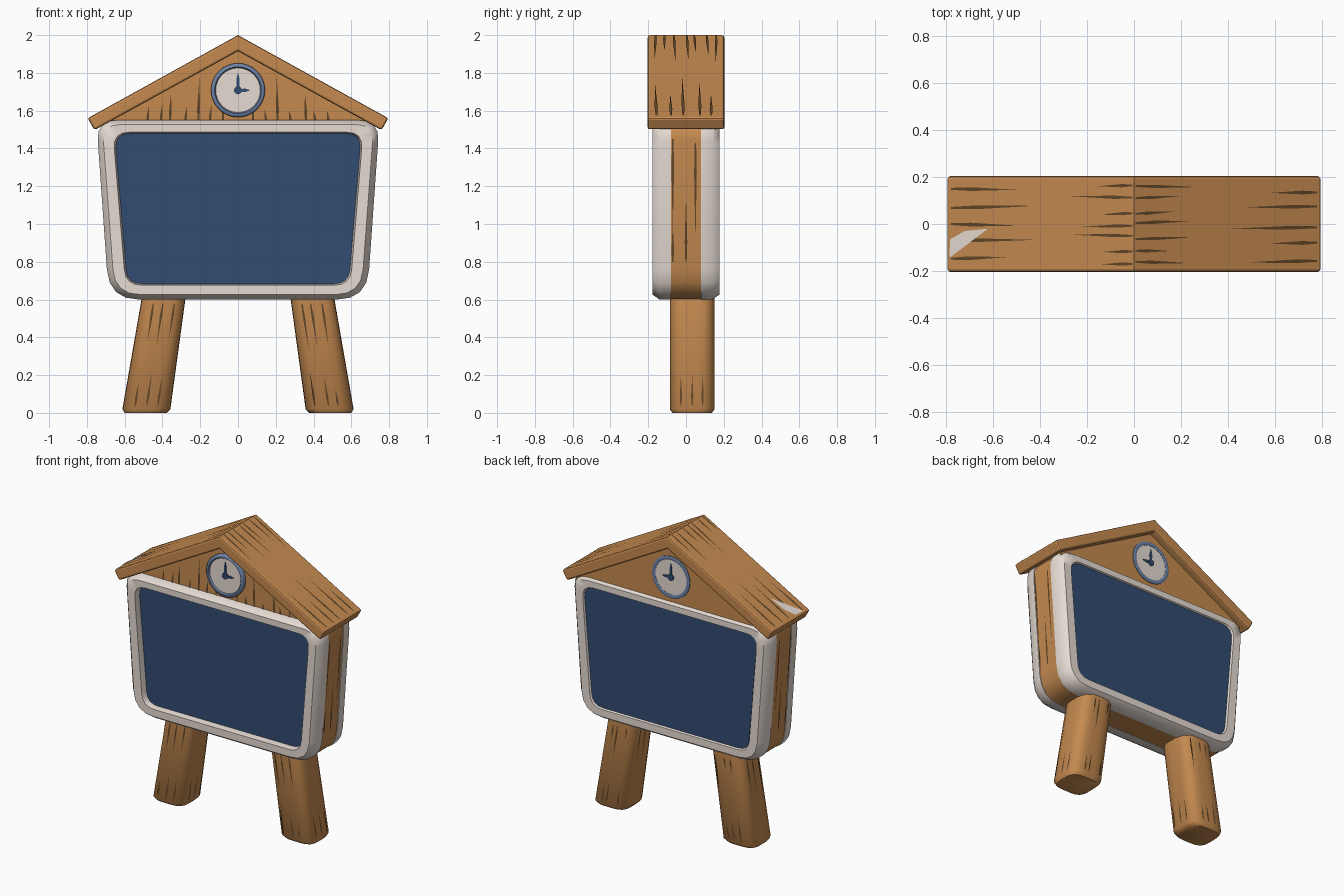
import bpy, bmesh, math, random
from mathutils import Vector

random.seed(4)
cube = bpy.data.objects.get("Cube")
if cube:
    bpy.data.objects.remove(cube, do_unlink=True)


def material(name, rgb):
    m = bpy.data.materials.new(name)
    m.use_nodes = True
    m.diffuse_color = (*rgb, 1)
    m.node_tree.nodes["Principled BSDF"].inputs["Base Color"].default_value = (*rgb, 1)
    return m


WOOD = material("warm wood", (0.56, 0.255, 0.08))
CRACK = material("dark wood crack", (0.12, 0.06, 0.02))
CREAM = material("cream frame", (0.79, 0.71, 0.65))
BLUE = material("navy board", (0.032, 0.07, 0.165))
RIM = material("slate blue rim", (0.15, 0.22, 0.37))


def finish(name, bm, mat, smooth=True, bevel=0):
    bmesh.ops.recalc_face_normals(bm, faces=bm.faces)
    me = bpy.data.meshes.new(name)
    bm.to_mesh(me)
    bm.free()
    me.materials.append(mat)
    ob = bpy.data.objects.new(name, me)
    bpy.context.collection.objects.link(ob)
    if smooth:
        me.shade_smooth()
        me.set_sharp_from_angle(angle=math.radians(48))
    if bevel:
        mod = ob.modifiers.new("soft edges", "BEVEL")
        mod.width = bevel
        mod.segments = 2
        mod.limit_method = "ANGLE"
        mod.angle_limit = math.radians(62)


def loft(name, loops, mat, ring=False, **kw):
    """Skin a list of point loops; a ring joins last to first, otherwise the ends are capped."""
    bm = bmesh.new()
    rows = [[bm.verts.new(p) for p in loop] for loop in loops]
    pairs = list(zip(rows, rows[1:]))
    if ring:
        pairs.append((rows[-1], rows[0]))
    for a, b in pairs:
        n = len(a)
        for i in range(n):
            bm.faces.new((a[i], a[(i + 1) % n], b[(i + 1) % n], b[i]))
    if not ring:
        bm.faces.new(rows[0])
        bm.faces.new(rows[-1])
    finish(name, bm, mat, **kw)


def prism(name, profile, y0, y1, mat, **kw):
    loft(name, [[(x, y, z) for x, z in profile] for y in (y0, y1)], mat, **kw)


def board_outline(inset, y, steps=4):
    """Tapered rounded board shape, wider at the top."""
    top, low, side = 1.55 - 0.8 * inset, 0.6 + 0.95 * inset, 1.1 * inset
    corners = [Vector(c) for c in ((0.75 - side, top), (-0.75 + side, top),
                                   (-0.683 + side, low), (0.683 - side, low))]
    pts = []
    for i, c in enumerate(corners):
        r = 0.11 - 0.3 * inset if i < 2 else 0.16 - 0.95 * inset
        a = c + (corners[i - 1] - c).normalized() * r
        b = c + (corners[(i + 1) % 4] - c).normalized() * r
        for k in range(steps + 1):
            t = k / steps
            p = a * (1 - t) ** 2 + c * 2 * t * (1 - t) + b * t * t
            pts.append((p.x, y, p.y))
    return pts


def circle(r, y, n=32):
    return [(r * math.cos(math.tau * i / n), y, 1.708 + r * math.sin(math.tau * i / n))
            for i in range(n)]


# Board core, gable and roof
loft("board_core", [board_outline(0.004, y) for y in (-0.09, 0.085)], WOOD)
prism("gable", [(-0.72, 1.5), (0.72, 1.5), (0.72, 1.53), (0, 1.925), (-0.72, 1.53)],
      -0.12, 0.158, WOOD)
prism("roof", [(0, 2.0), (0.796, 1.56), (0.76, 1.497), (0, 1.915), (-0.76, 1.497), (-0.796, 1.56)],
      -0.203, 0.203, WOOD, smooth=False, bevel=0.012)

# Frame, panel and clock on both faces; wall is where the clock sits, thick is its relief
for side, s, panel, wall, thick in (("front", -1, 0.138, 0.11, 0.037), ("back", 1, 0.168, 0.15, 0.016)):
    section = [(0, 0.08), (0, 0.14), (0.028, 0.178), (0.08, 0.178), (0.09, panel - 0.01), (0.09, 0.08)]
    loft(side + "_frame", [board_outline(i, s * y) for i, y in section], CREAM, ring=True)
    loft(side + "_panel", [board_outline(0.087, s * y) for y in (0.1, panel)], BLUE)
    rim = [(0.143, 0), (0.143, 0.8), (0.136, 1), (0.124, 1), (0.118, 0.8), (0.118, 0)]
    loft(side + "_clock_rim", [circle(r, s * (wall + thick * k)) for r, k in rim], RIM, ring=True)
    front = wall + thick * 0.7
    loft(side + "_clock_face", [circle(0.119, s * y) for y in (wall, front)], CREAM)
    loft(side + "_clock_hub", [circle(0.022, s * y, 12) for y in (wall, front + 0.007)], BLUE)
    for hand, (dx, dz), length in (("minute", (0, 1), 0.095), ("hour", (1, 0), 0.065)):
        shape = [(0, -0.006), (0.6, -0.009), (1, 0), (0.6, 0.009), (0, 0.006)]
        prism(f"{side}_{hand}_hand",
              [(dx * a * length + dz * b, 1.708 + dz * a * length + dx * b) for a, b in shape],
              s * wall, s * (front + 0.005), BLUE, smooth=False)


# Splayed legs with rounded square section
def leg_x(z):
    return 0.488 - 0.155 * z


def leg_loop(side, z, hx, hy, n=24):
    pts = []
    for i in range(n):
        c, d = math.cos(math.tau * i / n), math.sin(math.tau * i / n)
        k = (c ** 4 + d ** 4) ** -0.25
        pts.append((side * (leg_x(z) + hx * k * c), 0.033 + hy * k * d, z))
    return pts


for name, s in (("left_leg", 1), ("right_leg", -1)):
    loft(name, [leg_loop(s, 0, 0.112, 0.104), leg_loop(s, 0.02, 0.127, 0.119),
                leg_loop(s, 0.66, 0.115, 0.119)], WOOD)

# Wood grain: thin tapered plates laid on the surfaces
grain = bmesh.new()


def crack(p, q, normal, width):
    p, q, normal = Vector(p), Vector(q), Vector(normal).normalized()
    across = (q - p).cross(normal).normalized() * width / 2
    lift = normal * 0.004
    mid = p.lerp(q, 0.3)
    grain.faces.new([grain.verts.new(v + lift) for v in (p - across * 0.5, mid - across, q,
                                                        mid + across, p + across * 0.5)])


def vary(a, b):
    return random.uniform(a, b)


for s in (-1, 1):
    # Roof slopes: from the ridge down, and from the eaves up
    def roof(x, y):
        return (s * x, y, 2 - 0.553 * x)
    up = (s * 0.553, 0, 1)
    for i in range(7):
        y = -0.165 + 0.054 * i + vary(-0.008, 0.008)
        crack(roof(0.005, y), roof(vary(0.12, 0.3), y + vary(-0.01, 0.01)), up, 0.014)
    for i in range(5):
        y = -0.15 + 0.073 * i + vary(-0.01, 0.01)
        crack(roof(0.775, y), roof(vary(0.4, 0.58), y + vary(-0.01, 0.01)), up, 0.016)
    # Gable front
    for x in (0.08, 0.21, 0.36):
        crack((s * x, -0.12, 1.54), (s * (x - 0.005), -0.12, 1.89 - 0.56 * x), (0, -1, 0), 0.016)
    for x in (0.15, 0.28, 0.41, 0.48):
        crack((s * x, -0.12, 1.54), (s * (x - 0.01), -0.12, vary(1.6, 1.64)), (0, -1, 0), 0.014)
    # Board sides
    for y, z0, z1 in ((-0.07, 1.45, 0.95), (0.05, 1.43, 0.9), (0, 0.8, 1.15), (-0.07, 0.8, 1.0)):
        def edge(z):
            return (s * (0.746 - 0.0705 * (1.55 - z)), y, z)
        crack(edge(z0), edge(z1), (s, 0, -0.07), 0.014)
    # Legs: all four faces
    for off in (-0.06, 0.0, 0.055):
        for face in (-1, 1):
            for z0, z1 in ((0.04, vary(0.12, 0.27)), (0.58, vary(0.3, 0.5))):
                dx = off + vary(-0.015, 0.015)
                crack((s * (leg_x(z0) + dx), 0.033 + face * 0.118, z0),
                      (s * (leg_x(z1) + dx), 0.033 + face * 0.118, z1), (0, face, 0), 0.012)
        for face in (-1, 1):
            z0, z1 = random.choice(((0.04, 0.2), (0.58, 0.33)))
            crack((s * (leg_x(z0) + face * (0.126 - 0.018 * z0)), 0.033 + off, z0),
                  (s * (leg_x(z1) + face * (0.126 - 0.018 * z1)), 0.033 + off, z1),
                  (s * face, 0, 0.15 * face), 0.012)
# Cracks are single plates: orient each one away from the body
grain.normal_update()
for f in grain.faces:
    f.smooth = False
finish("wood_grain", grain, CRACK, smooth=False)

# Pale chip on one roof slope
chip = bmesh.new()
chip.faces.new([chip.verts.new((x, y, 2.006 + 0.553 * x))
                for x, y in ((-0.62, -0.02), (-0.72, -0.03), (-0.78, -0.065), (-0.785, -0.145))])
finish("roof_chip", chip, CREAM, smooth=False)
